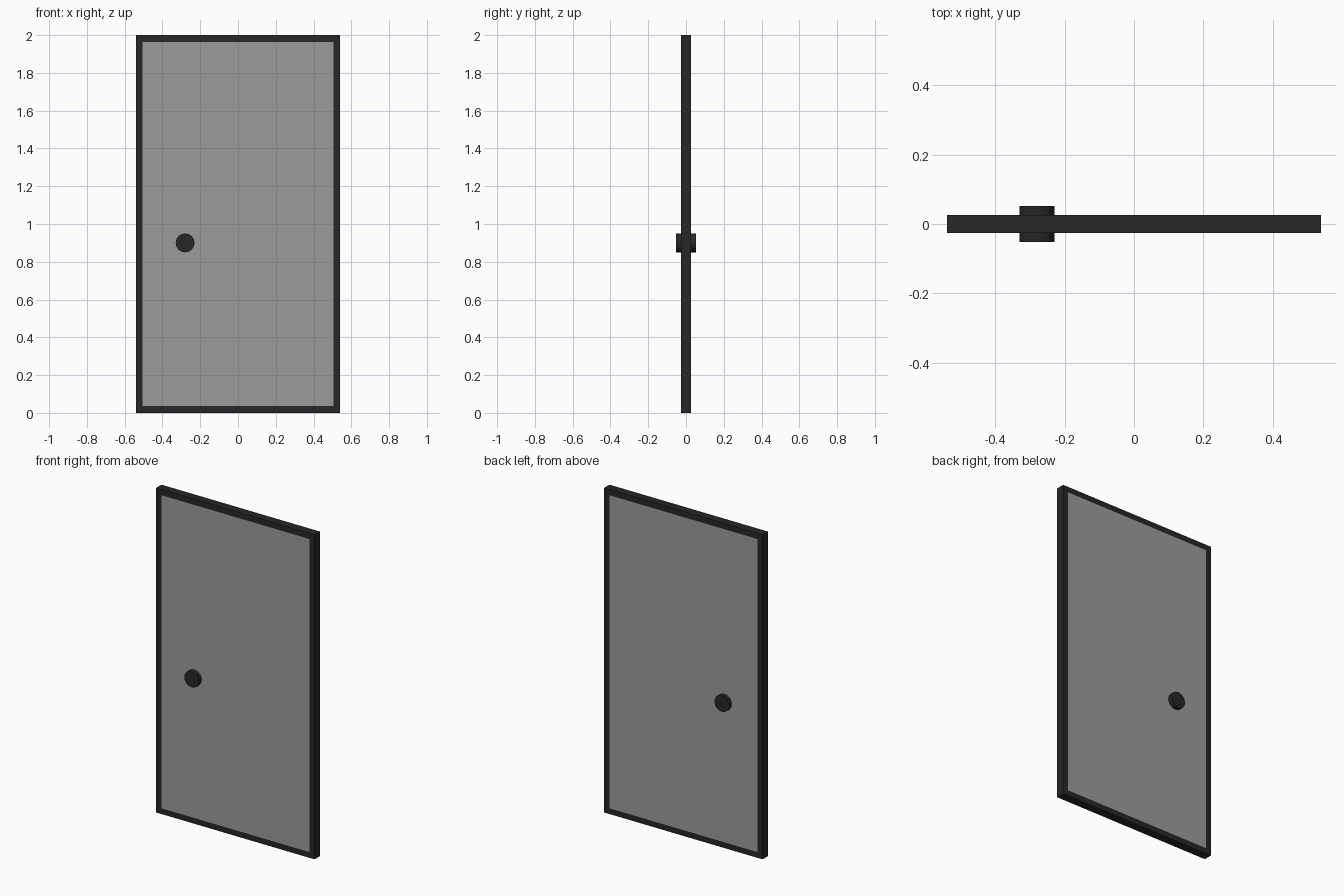
import bpy, bmesh, math

if "Cube" in bpy.data.objects:
    bpy.data.objects.remove(bpy.data.objects["Cube"])

W, D, H = 1.08, 0.052, 2.0   # overall door size
BORDER = 0.05                # visible frame width


def material(name, color):
    m = bpy.data.materials.new(name)
    m.diffuse_color = color
    m.use_nodes = True
    m.node_tree.nodes["Principled BSDF"].inputs["Base Color"].default_value = m.diffuse_color
    return m


dark = material("dark_metal", (0.02, 0.02, 0.02, 1))
glass = material("tinted_glass", (0.33, 0.33, 0.33, 0.75))

# Door slab: a box whose front and back are inset into flush glass panes
bm = bmesh.new()
bmesh.ops.create_cube(bm, size=1)
for v in bm.verts:
    v.co = (v.co.x * W, v.co.y * D, (v.co.z + 0.5) * H)
bm.normal_update()
panes = [f for f in bm.faces if abs(f.normal.y) > 0.9]
bmesh.ops.inset_individual(bm, faces=panes, thickness=BORDER)
for f in panes:
    f.material_index = 1
mesh = bpy.data.meshes.new("framed_glass_door")
bm.to_mesh(mesh)
bm.free()
mesh.materials.append(dark)
mesh.materials.append(glass)
door = bpy.data.objects.new("framed_glass_door", mesh)
bpy.context.collection.objects.link(door)

# Round handle passing through the glass, showing on both sides
bpy.ops.mesh.primitive_cylinder_add(vertices=16, radius=0.05, depth=0.104,
                                    location=(-0.28, 0, 0.9),
                                    rotation=(math.pi / 2, 0, 0))
handle = bpy.context.object
handle.name = "round_handle"
handle.data.materials.append(dark)
